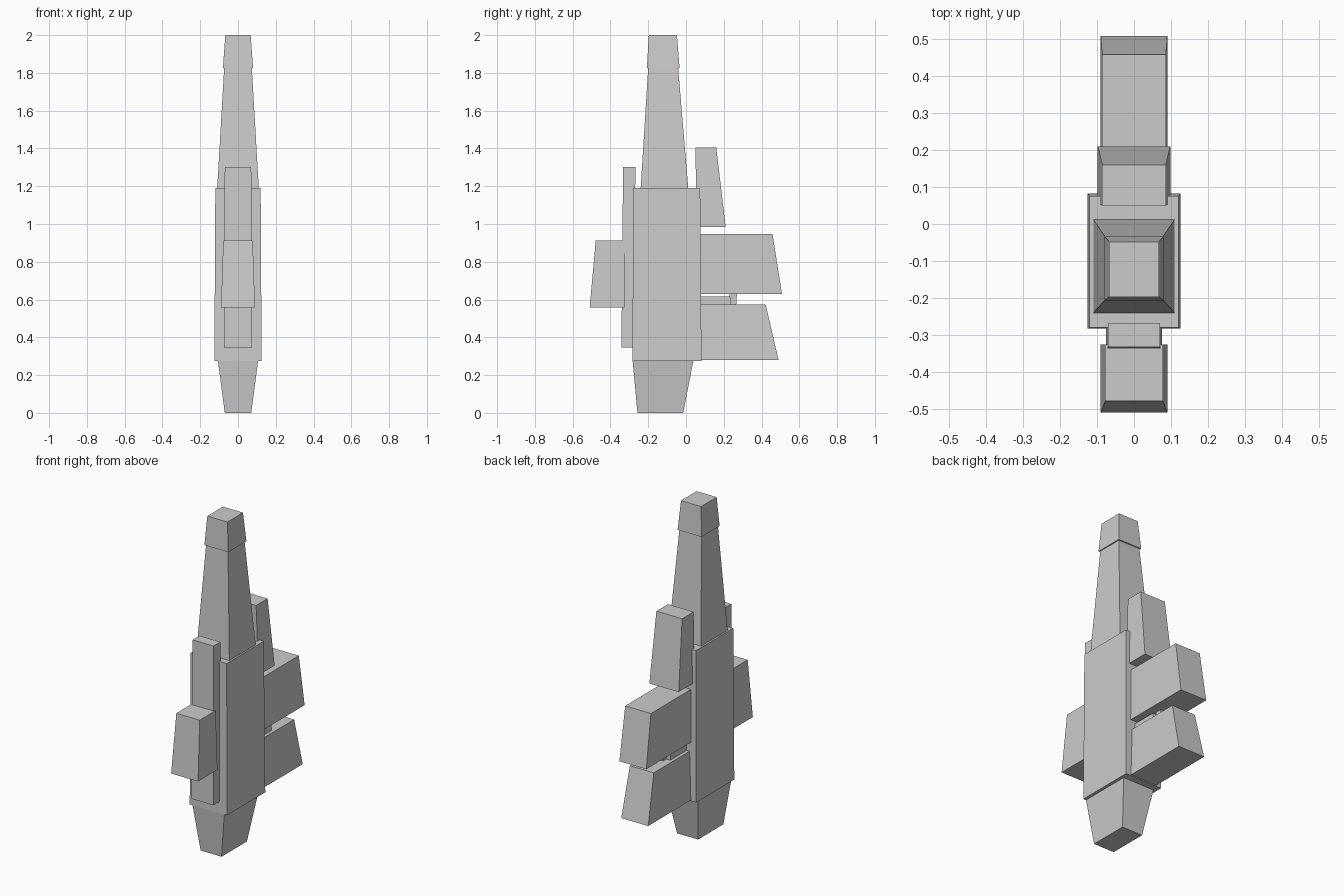
import bpy


def taper(name, low, high):
    """Tapered box; low and high are (half_width, y_front, y_back, z)."""
    verts = []
    for w, y0, y1, z in (low, high):
        verts += [(-w, y0, z), (w, y0, z), (w, y1, z), (-w, y1, z)]
    faces = [(3, 2, 1, 0), (4, 5, 6, 7)]
    faces += [(i, (i + 1) % 4, (i + 1) % 4 + 4, i + 4) for i in range(4)]
    mesh = bpy.data.meshes.new(name)
    mesh.from_pydata(verts, [], faces)
    obj = bpy.data.objects.new(name, mesh)
    bpy.context.collection.objects.link(obj)
    return obj


# Central column, bottom to top
taper("lower_nose", (0.07, -0.257, -0.015, 0), (0.107, -0.283, 0.04, 0.28))
taper("main_body", (0.125, -0.283, 0.082, 0.275), (0.12, -0.28, 0.075, 1.19))
taper("upper_spire", (0.11, -0.24, 0.012, 1.19), (0.073, -0.2, -0.042, 1.83))
taper("spire_tip", (0.08, -0.207, -0.034, 1.825), (0.067, -0.197, -0.048, 2.0))

# Front plate and the block on it
taper("front_plate", (0.075, -0.342, -0.275, 0.345), (0.07, -0.333, -0.268, 1.303))
taper("front_block", (0.09, -0.51, -0.325, 0.557), (0.078, -0.478, -0.325, 0.912))

# Blocks stacked on the back
taper("rear_upper_fin", (0.098, 0.056, 0.21, 0.985), (0.086, 0.05, 0.16, 1.406))
taper("rear_middle_block", (0.09, 0.07, 0.508, 0.63), (0.086, 0.07, 0.458, 0.947))
taper("rear_lower_block", (0.09, 0.07, 0.49, 0.28), (0.08, 0.07, 0.422, 0.573))

# Small filler and link between the two rear blocks
taper("rear_filler", (0.06, 0.07, 0.235, 0.56), (0.06, 0.07, 0.235, 0.615))
taper("rear_link", (0.035, 0.23, 0.265, 0.56), (0.035, 0.23, 0.27, 0.635))
